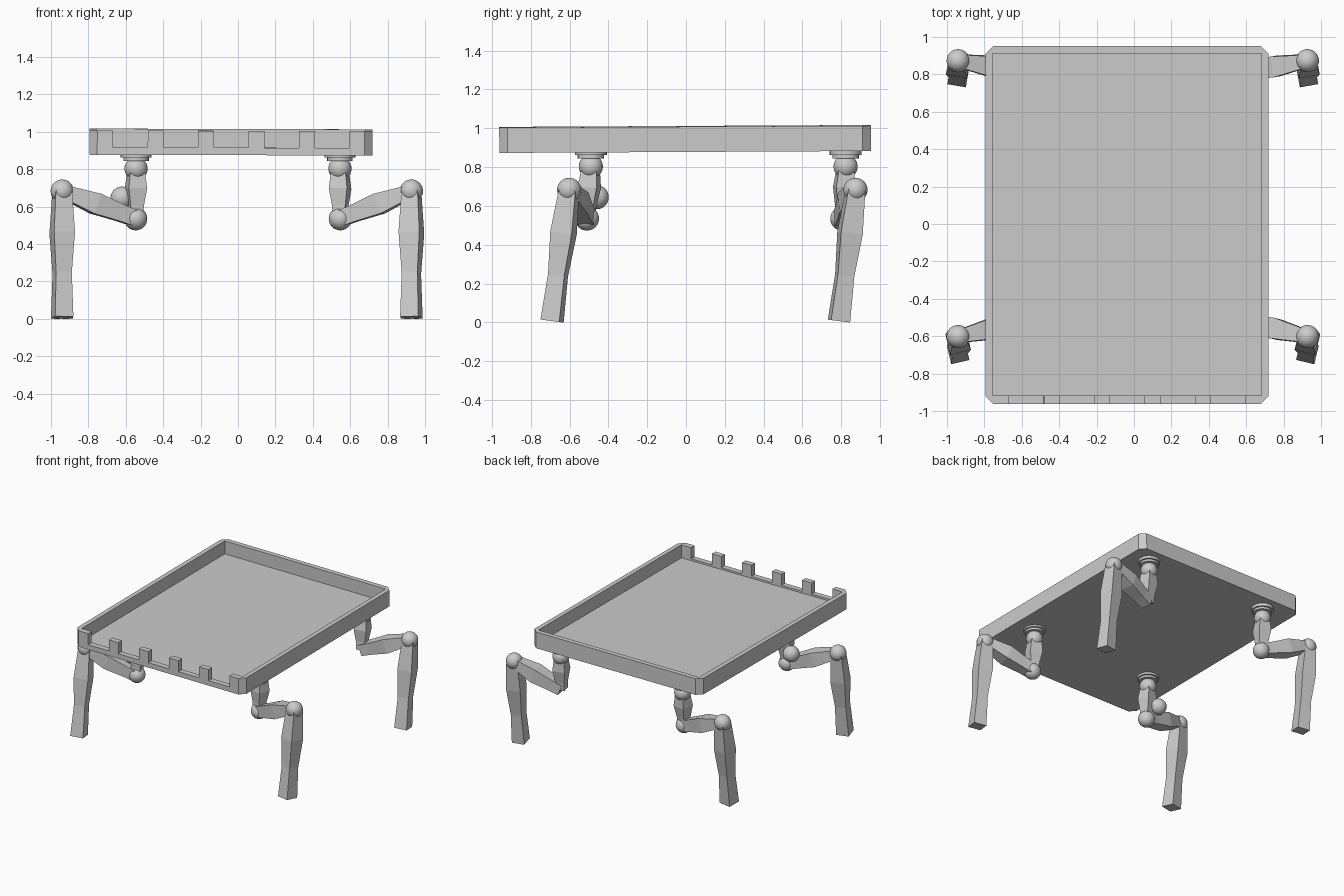
import bpy, bmesh, math
from mathutils import Vector, Matrix

if "Cube" in bpy.data.objects:
    bpy.data.objects.remove(bpy.data.objects["Cube"])


def finish(bm, name):
    bmesh.ops.recalc_face_normals(bm, faces=bm.faces[:])
    mesh = bpy.data.meshes.new(name)
    bm.to_mesh(mesh)
    bm.free()
    ob = bpy.data.objects.new(name, mesh)
    bpy.context.scene.collection.objects.link(ob)
    return ob


def loft(name, rings):
    """Skin a list of equal-length rings and cap both ends."""
    bm = bmesh.new()
    vs = [[bm.verts.new(p) for p in r] for r in rings]
    n = len(rings[0])
    for a, b in zip(vs, vs[1:]):
        for i in range(n):
            j = (i + 1) % n
            bm.faces.new((a[i], a[j], b[j], b[i]))
    bm.faces.new(vs[0][::-1])
    bm.faces.new(vs[-1])
    return finish(bm, name)


def block(name, x0, x1, y0, y1, z0, z1, c=0.0):
    """Box, with vertical corners cut by c when c > 0."""
    if c:
        o = [(x0 + c, y0), (x1 - c, y0), (x1, y0 + c), (x1, y1 - c),
             (x1 - c, y1), (x0 + c, y1), (x0, y1 - c), (x0, y0 + c)]
    else:
        o = [(x0, y0), (x1, y0), (x1, y1), (x0, y1)]
    return loft(name, [[(x, y, z) for x, y in o] for z in (z0, z1)])


def limb(name, a, b, ref, profile):
    """Four-sided limb from a to b; profile rows are (fraction, half width)."""
    axis = (b - a).normalized()
    u = (ref - axis * ref.dot(axis)).normalized()
    v = axis.cross(u)
    rings = []
    for t, w in profile:
        c = a.lerp(b, t)
        rings.append([c + u * w * i + v * w * j
                      for i, j in ((1, 1), (-1, 1), (-1, -1), (1, -1))])
    return loft(name, rings)


def ball(name, p, r=0.062):
    bm = bmesh.new()
    bmesh.ops.create_uvsphere(bm, u_segments=28, v_segments=16, radius=r,
                              matrix=Matrix.Translation(p))
    for f in bm.faces:
        f.smooth = True
    return finish(bm, name)


def disc(name, x, y, r, z0, z1, n=28):
    ang = [2 * math.pi * i / n for i in range(n)]
    ob = loft(name, [[(x + r * math.cos(a), y + r * math.sin(a), z) for a in ang]
                     for z in (z0, z1)])
    for f in ob.data.polygons:
        f.use_smooth = len(f.vertices) == 4
    for e in ob.data.edges:
        a, b = (ob.data.vertices[i].co.z for i in e.vertices)
        e.use_edge_sharp = abs(a - b) < 1e-6
    return ob


# Tray: solid slab with a cavity and five notches cut from the front wall
tray = block("tray", -0.797, 0.716, -0.957, 0.957, 0.88, 1.01, 0.042)
cutters = [block("tray_cavity", -0.76, 0.68, -0.912, 0.918, 0.905, 1.2)]
for i in range(5):
    x = -0.67 + 0.2695 * i
    cutters.append(block("front_notch", x, x + 0.185, -1.05, -0.85, 0.92, 1.2))
bpy.context.view_layer.objects.active = tray
for c in cutters:
    m = tray.modifiers.new("cut", "BOOLEAN")
    m.operation, m.solver, m.object = "DIFFERENCE", "EXACT", c
    bpy.ops.object.modifier_apply(modifier=m.name)
    bpy.data.objects.remove(c)
tray.rotation_euler = (math.radians(0.3), math.radians(0.15), 0)

# Legs: hip y, knee y, outer joint y, foot y for each end
layout = {"front": (-0.49, -0.51, -0.602, -0.69),
          "back": (0.822, 0.805, 0.873, 0.788)}
up = Vector((0, 0, 1))
for end, (hy, ky, oy, fy) in layout.items():
    for side, s, ox in (("left", -1, -0.94), ("right", 1, 0.927)):
        n = f"{end}_{side}_"
        hip = Vector((0.545 * s, hy, 0.803))
        knee = Vector((0.547 * s, ky, 0.535))
        outer = Vector((ox, oy, 0.683))
        foot = Vector((ox, fy, 0.007))
        out = outer - knee
        out.z = 0
        # Mount under the tray
        disc(n + "mount_plate", hip.x, hy, 0.082, 0.862, 0.888)
        disc(n + "mount_collar", hip.x, hy, 0.068, 0.845, 0.864)
        # Limb segments
        limb(n + "upper_leg", hip, knee, out,
             [(0, .038), (.4, .05), (.75, .036), (1, .034)])
        limb(n + "middle_leg", knee, outer, up,
             [(0, .042), (.2, .045), (.55, .056), (1, .034)])
        limb(n + "lower_leg", outer, foot, out,
             [(0, .044), (.33, .057), (.65, .043), (1, .05)])
        # Joint balls; the back right knee ball sits loose by the front left leg
        ball(n + "hip_ball", hip)
        ball(n + "outer_ball", outer)
        if (end, side) == ("back", "right"):
            ball("loose_ball", Vector((-0.62, -0.46, 0.645)))
        else:
            ball(n + "knee_ball", knee)
